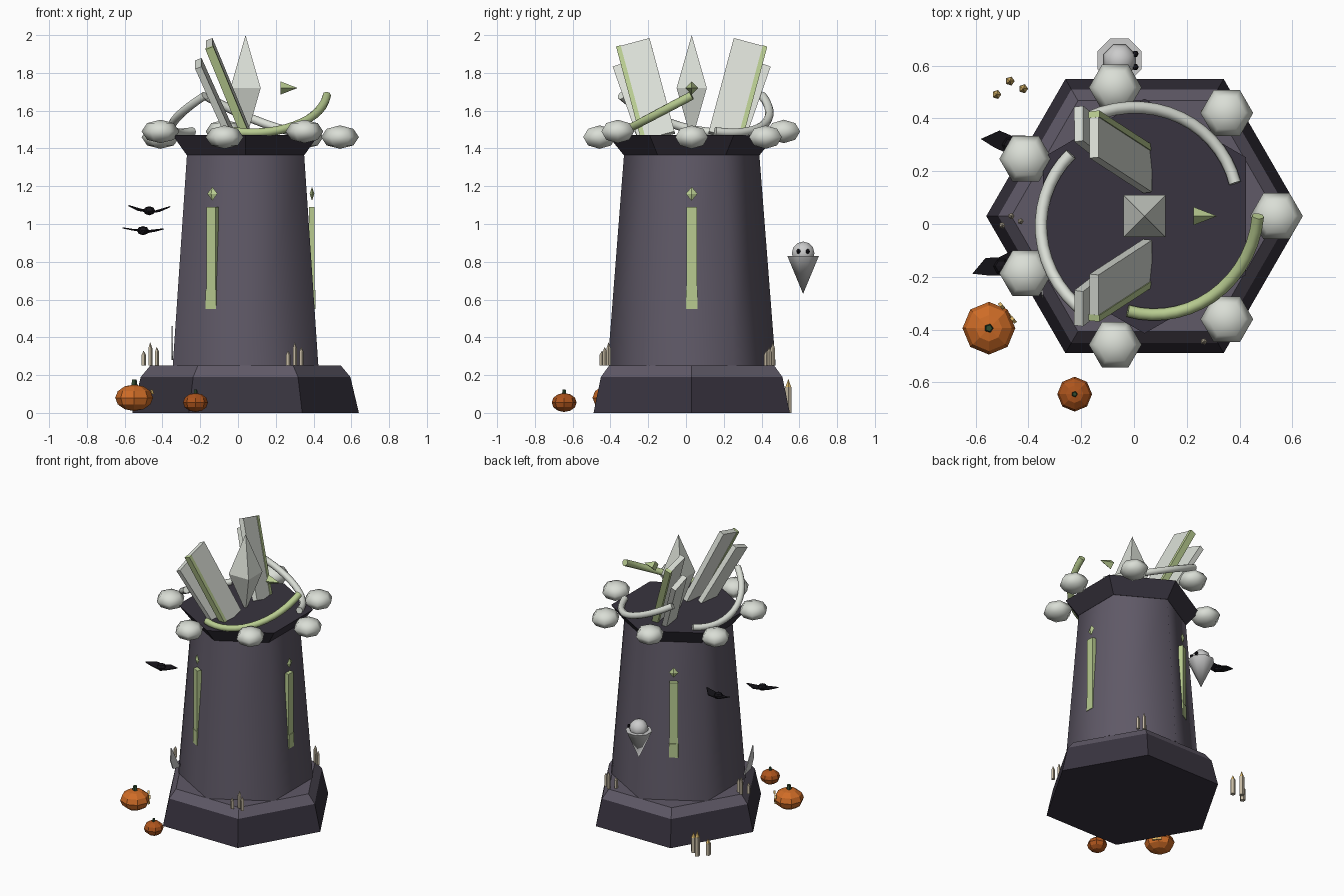
import bpy, bmesh
from math import sin, cos, pi, radians
from mathutils import Vector, Matrix

if "Cube" in bpy.data.objects:
    bpy.data.objects.remove(bpy.data.objects["Cube"])

CX, CY = 0.04, 0.03          # tower axis


def mat(name, *rgb):
    m = bpy.data.materials.new(name)
    m.diffuse_color = (*rgb, 1)
    m.use_nodes = True
    m.node_tree.nodes["Principled BSDF"].inputs["Base Color"].default_value = m.diffuse_color
    return m


STONE = mat("stone", .115, .10, .135)
DARK = mat("dark_stone", .04, .034, .05)
BONE = mat("bone", .70, .73, .67)
GLOW = mat("glow", .48, .60, .28)
ORANGE = mat("orange", .62, .15, .02)
RUST = mat("rust", .42, .09, .012)
STEM = mat("stem", .03, .07, .03)
BLACK = mat("black", .008, .007, .01)
WAX = mat("wax", .55, .48, .36)
GOLD = mat("gold", .75, .5, .15)
GHOST = mat("ghost", .6, .62, .63)


def finish(name, bm, m, smooth=None):
    bmesh.ops.recalc_face_normals(bm, faces=bm.faces)
    me = bpy.data.meshes.new(name)
    bm.to_mesh(me)
    bm.free()
    ob = bpy.data.objects.new(name, me)
    bpy.context.collection.objects.link(ob)
    me.materials.append(m)
    if smooth:
        bpy.ops.object.select_all(action='DESELECT')
        ob.select_set(True)
        bpy.context.view_layer.objects.active = ob
        bpy.ops.object.shade_smooth_by_angle(angle=radians(smooth))
    return ob


def skin(bm, rings):
    """Bridge vertex rings; single-vertex rings are poles, open ends are capped."""
    for a, b in zip(rings, rings[1:]):
        n = max(len(a), len(b))
        for i in range(n):
            j = (i + 1) % n
            f = [a[i % len(a)], a[j % len(a)], b[j % len(b)], b[i % len(b)]]
            bm.faces.new(list(dict.fromkeys(f)))
    for r in (rings[0], rings[-1]):
        if len(r) > 2:
            bm.faces.new(r)


def lathe(name, loc, profile, n, m, phase=0, smooth=None, xf=Matrix()):
    """Revolve (radius, z) points with n sides."""
    bm = bmesh.new()
    rings = []
    for r, z in profile:
        k = n if r > 0 else 1
        rings.append([bm.verts.new(Vector(loc) + xf @ Vector(
            (r * cos(phase + 2 * pi * i / n), r * sin(phase + 2 * pi * i / n), z)))
            for i in range(k)])
    skin(bm, rings)
    return finish(name, bm, m, smooth)


def ball(name, loc, r, h, n, rings, m, phase=0, smooth=None):
    prof = [(r * sin(pi * i / rings) if 0 < i < rings else 0, -h * cos(pi * i / rings))
            for i in range(rings + 1)]
    return lathe(name, loc, prof, n, m, phase, smooth)


def box(name, loc, axes, size, m):
    bm = bmesh.new()
    bmesh.ops.create_cube(bm, size=1)
    for v in bm.verts:
        v.co = Vector(loc) + sum((a * (c * s) for a, c, s in zip(axes, v.co, size)), Vector())
    return finish(name, bm, m)


def plate(name, pts, thick, m):
    """Thin solid from a flat outline."""
    bm = bmesh.new()
    f = bm.faces.new([bm.verts.new(p) for p in pts])
    f.normal_update()
    off = f.normal * thick
    ext = bmesh.ops.extrude_face_region(bm, geom=[f], use_keep_orig=True)
    for v in ext["geom"]:
        if isinstance(v, bmesh.types.BMVert):
            v.co += off
    return finish(name, bm, m)


# stepped base, tower and collar
lathe("base", (CX, CY, 0), [(.60, 0), (.555, .19)], 6, DARK)
lathe("step", (CX, CY, 0), [(.555, .19), (.505, .25)], 6, STONE)
lathe("tower", (CX, CY, 0), [(.445, .25), (.358, 1.37)], 6, STONE, pi / 6, 70)
lathe("collar", (CX, CY, 0), [(.36, 1.365), (.445, 1.47)], 6, DARK, pi / 6)

# slit windows with diamond finials on three faces
for i in range(3):
    a = i * 2 * pi / 3
    out, side, up = Vector((cos(a), sin(a), 0)), Vector((-sin(a), cos(a), 0)), Vector((0, 0, 1))
    c = Vector((CX, CY, 0))
    box("slit_window", c + out * .35 + up * .82, (out, side, up), (.03, .056, .54), GLOW)
    box("window_sill", c + out * .353 + up * .60, (out, side, up), (.032, .062, .10), GLOW)
    xf = Matrix.Rotation(a, 3, 'Z') @ Matrix.Diagonal((.4, 1, 1))
    lathe("window_diamond", c + out * .352 + up * 1.16,
          [(0, -.037), (.031, 0), (0, .037)], 4, GLOW, xf=xf)

# ring of bone knobs
for i in range(7):
    a = -i * 2 * pi / 7
    z = 1.49 if i % 2 else 1.46
    ball("knob", (CX + .5 * cos(a), CY + .5 * sin(a), z), .1, .062, 6, 4, BONE, 0, 65)

# three rising curved ribs
for k, m in enumerate((GLOW, BONE, BONE)):
    path = []
    for i in range(15):
        t = i / 14
        a = radians(-100 + 100 * t)
        r = .365 + .065 * t
        y = r * sin(a)
        p = Vector((r * cos(a), y, 1.68 + y * .19 / .36))
        path.append(Matrix.Rotation(k * 2 * pi / 3, 3, 'Z') @ p + Vector((CX, CY, 0)))
    bm = bmesh.new()
    rings = []
    for i, p in enumerate(path):
        d = (path[min(i + 1, 14)] - path[max(i - 1, 0)]).normalized()
        u = d.cross(Vector((0, 0, 1))).normalized()
        w = u.cross(d)
        rings.append([bm.verts.new(p + .023 * (u * cos(j * pi / 4) + w * sin(j * pi / 4)))
                      for j in range(8)])
    skin(bm, rings)
    finish("curved_rib", bm, m, 50)

# floating crystal and small spike
lathe("crystal", (CX, CY, 1.72), [(0, -.28), (.113, 0), (0, .28)], 4, BONE, pi / 4)
lathe("spike", (.225, CY, 1.72), [(.035, 0), (0, .09)], 4, GLOW,
      xf=Matrix.Rotation(pi / 2, 3, 'Y'))

# leaning slabs, mirrored front to back
for s in (1, -1):
    def slab(name, x, dy, z, lean, width, size, m):
        L = Vector((lean[0], s * lean[1], lean[2])).normalized()
        W = Vector((0, s * width[0], width[1]))
        W = (W - L * W.dot(L)).normalized()
        box(name, Vector((x, CY + s * dy, z)), (L.cross(W), W, L), size, m)
    slab("tall_slab", -.05, .235, 1.71, (-.2, .13, .485), (.966, -.26), (.036, .165, .55), BONE)
    slab("slab_edge", -.05, .32, 1.688, (-.2, .13, .485), (.966, -.26), (.044, .025, .55), GLOW)
    slab("short_slab", -.12, .28, 1.65, (-.18, .14, .4), (.94, -.33), (.036, .14, .46), BONE)

# pumpkins with stems, the big one has a carved face
for x, y, z, r, h, m in ((-.55, -.395, .08, .1, .07, ORANGE), (-.225, -.645, .055, .066, .05, RUST)):
    ball("pumpkin", (x, y, z), r, h, 8, 6, m)
    lathe("pumpkin_stem", (x, y, z + h * .9), [(r * .18, 0), (r * .13, r * .35)], 5, STEM)
d, t = Vector((.77, .64, 0)), Vector((-.64, .77, 0))
for s in (-1, 1):
    p = Vector((-.55, -.395, .10)) + d * .085 + t * s * .035
    plate("pumpkin_eye", [p - t * .014, p + t * .014, p + Vector((0, 0, .024))], .012, GOLD)
box("pumpkin_mouth", Vector((-.55, -.395, .06)) + d * .09, (d, t, Vector((0, 0, 1))),
    (.012, .06, .012), GOLD)

# ghost
gx, gy = -.055, .62
lathe("ghost_body", (gx, gy, 0), [(0, .63), (.09, .83)], 8, GHOST, pi / 8, 50)
ball("ghost_head", (gx, gy, .845), .065, .062, 8, 6, GHOST, pi / 8, 50)
for s in (-1, 1):
    ball("ghost_eye", (gx + .06, gy + s * .025, .855), .013, .013, 6, 4, BLACK)

# bats
for x, y, z, yaw, tip in ((-.47, .30, 1.07, -.2, .025), (-.503, -.16, .965, .25, .012)):
    R, c = Matrix.Rotation(yaw, 3, 'Z'), Vector((x, y, z))
    ball("bat_body", c, .032, .024, 6, 4, BLACK)
    for s in (-1, 1):
        pts = [(0, .035, 0), (s * .05, .045, .004), (s * .113, 0, tip), (s * .06, -.02, 0), (0, -.035, -.01)]
        plate("bat_wing", [c + R @ Vector(p) for p in pts], .006, BLACK)

# candle clusters: three on the step, one on the ground
for x, y, z, k in ((-.465, .015, .25, 1), (.30, -.425, .25, 1), (.30, .445, .25, 1), (-.47, .52, 0, 1.45)):
    for dx, dy, h in ((-.035, -.02, .08), (0, .015, .125), (.035, -.005, .10)):
        h, r, p = h * k, .0125 * k, (x + dx * k, y + dy * k, z)
        lathe("candle", p, [(r, 0), (r, h * .75)], 5, WAX)
        lathe("candle_flame", p, [(r * .9, h * .75), (0, h)], 5, GOLD if k > 1 else WAX)

# small thin web plate at the tower corner
plate("wall_web", [(-.345, -.17, .28), (-.345, -.25, .30), (-.345, -.28, .37), (-.345, -.27, .46)], .006, GHOST)
